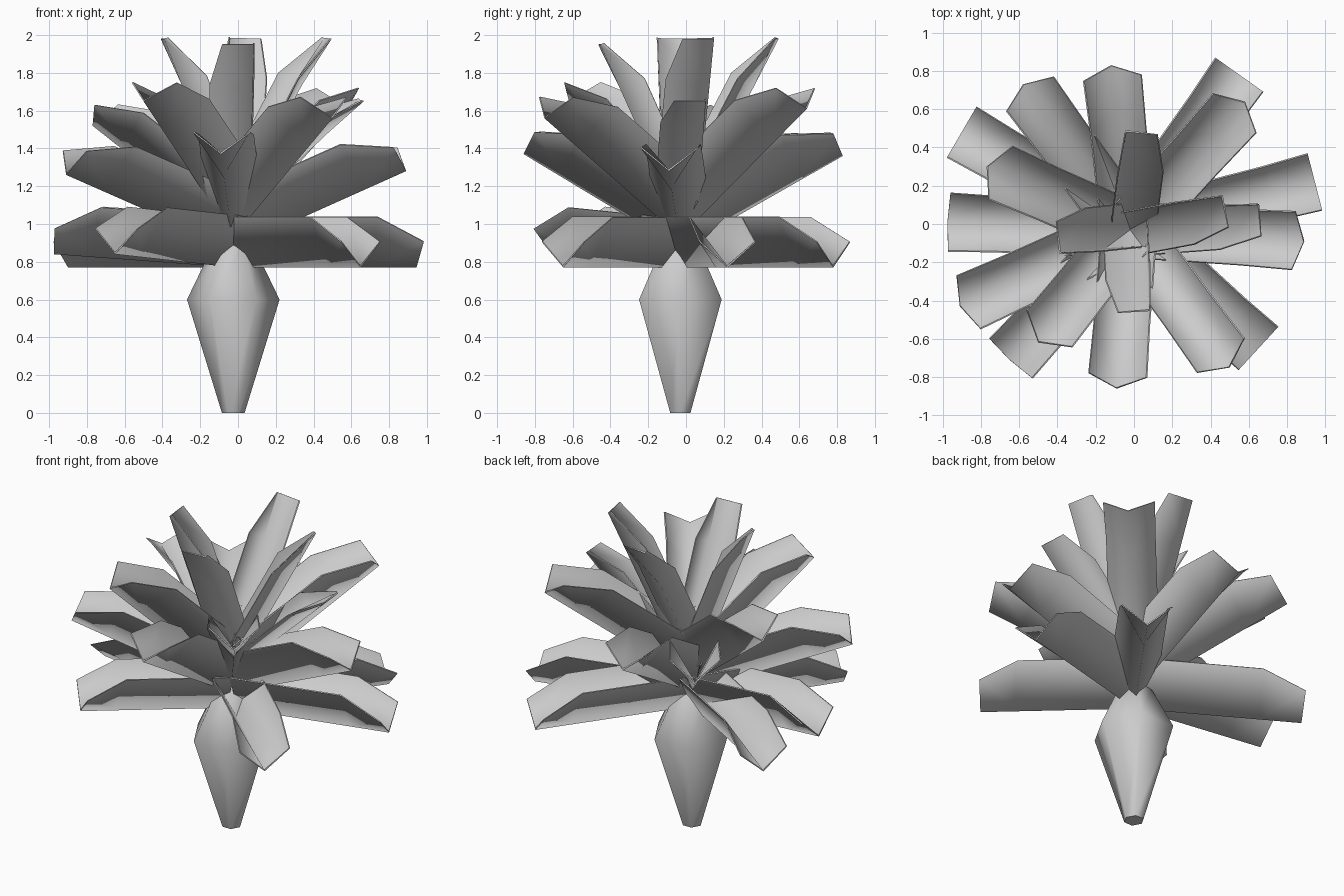
import bpy, bmesh, math
from mathutils import Vector

if "Cube" in bpy.data.objects:
    bpy.data.objects.remove(bpy.data.objects["Cube"])

AXIS = (-0.025, -0.03)


def make_object(name, bm):
    bmesh.ops.recalc_face_normals(bm, faces=bm.faces)
    mesh = bpy.data.meshes.new(name)
    bm.to_mesh(mesh)
    bm.free()
    ob = bpy.data.objects.new(name, mesh)
    bpy.context.collection.objects.link(ob)
    return ob


def loft(bm, rings, sharp_cols=()):
    # Skin closed rings, cap the ends, keep chosen lengthwise edges sharp
    n = len(rings[0])
    vs = [[bm.verts.new(p) for p in ring] for ring in rings]
    for a, b in zip(vs, vs[1:]):
        for i in range(n):
            j = (i + 1) % n
            bm.faces.new((a[i], a[j], b[j], b[i])).smooth = True
    for cap in (vs[0], vs[-1]):
        face = bm.faces.new(cap)
        for e in face.edges:
            e.smooth = False
    for a, b in zip(vs, vs[1:]):
        for c in sharp_cols:
            bm.edges.get((a[c], b[c])).smooth = False


def leaf(name, base_z, tip, full, end):
    # Folded leaf: full / end = left corner, keel, right corner of the section
    base = Vector((*AXIS, base_z))
    tip = Vector(tip)
    d = tip - base
    right = d.cross(Vector((0, 0, 1))).normalized()
    up = right.cross(d).normalized()
    rings = []
    for t, (l, k, r) in ((0.04, full), (0.75, full), (1.0, end)):
        section = [l, k, r, (r[0] - 0.005, r[1] + 0.005),
                   (k[0] + 0.003, k[1] + 0.01), (l[0] + 0.007, l[1] + 0.002)]
        rings.append([base + d * t + right * x + up * y for x, y in section])
    bm = bmesh.new()
    loft(bm, rings, (0, 2, 3, 5))
    return make_object(name, bm)


# Bulb: six-sided, smooth
bm = bmesh.new()
loft(bm, [[(AXIS[0] + r * math.cos(k * math.pi / 3),
            AXIS[1] + 1.03 * r * math.sin(k * math.pi / 3), z) for k in range(6)]
          for z, r in ((0, 0.06), (0.6, 0.245), (0.88, 0.11), (0.95, 0.04))])
make_object("bulb", bm)

# Leaf cross sections: outer leaves are even folds, crown leaves are rolled
V_FULL = ((-0.148, 0.265), (0, 0), (0.148, 0.265))
V_END = ((-0.155, 0.135), (0, 0), (0.155, 0.135))
SIDE_FULL = ((-0.10, 0.14), (-0.085, 0), (0.14, 0.07))
SIDE_END = ((-0.088, 0.02), (-0.085, 0), (0.085, 0.0))

# Leaf tiers: name, base height, sections, tips
TIERS = [
    ("low_leaf", 0.77, V_FULL, V_END,
     [(0.945, 0.22, 0.77), (0.55, 0.78, 0.77), (-0.90, 0.48, 0.77),
      (-0.975, 0.01, 0.84), (-0.65, -0.71, 0.84), (0.65, -0.65, 0.77)]),
    ("middle_leaf", 0.87, V_FULL, V_END,
     [(-0.12, 0.83, 1.36), (-0.58, 0.73, 1.36), (-0.91, -0.43, 1.26),
      (-0.09, -0.86, 1.37), (0.89, -0.09, 1.28)]),
    ("upper_leaf", 0.93, V_FULL, V_END,
     [(0.58, 0.64, 1.61), (-0.77, 0.30, 1.52), (-0.50, -0.62, 1.65),
      (0.50, -0.75, 1.56)]),
    ("crown_leaf", 1.0, SIDE_FULL, SIDE_END,
     [(0.66, 0.02, 1.65), (0.04, 0.48, 1.98), (0.48, 0.065, 1.98),
      (-0.40, -0.07, 1.98), (0.0, -0.46, 1.95)]),
]
for name, base_z, full, end, tips in TIERS:
    for k, tip in enumerate(tips):
        leaf(f"{name}_{k + 1}", base_z, tip, full, end)
